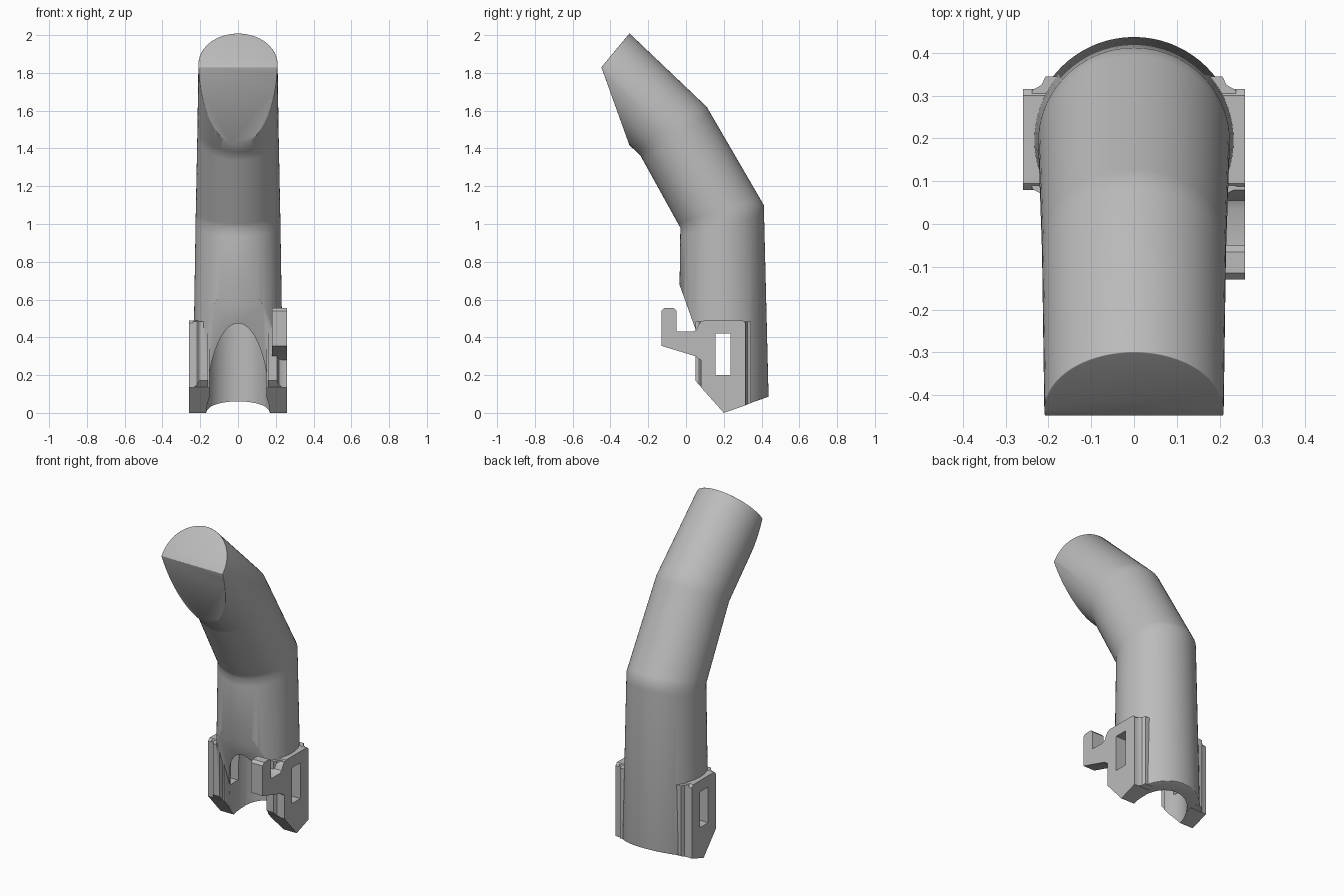
import bpy
import bmesh
from math import cos, sin, pi, radians
from mathutils import Vector

cube = bpy.data.objects.get("Cube")
if cube:
    bpy.data.objects.remove(cube, do_unlink=True)

grey = bpy.data.materials.new("plain grey")
grey.use_nodes = True
colour = (0.5, 0.5, 0.5, 1)
grey.diffuse_color = colour
grey.node_tree.nodes["Principled BSDF"].inputs["Base Color"].default_value = colour


def make(name, bm):
    bmesh.ops.recalc_face_normals(bm, faces=bm.faces)
    mesh = bpy.data.meshes.new(name)
    bm.to_mesh(mesh)
    bm.free()
    mesh.materials.append(grey)
    ob = bpy.data.objects.new(name, mesh)
    bpy.context.collection.objects.link(ob)
    return ob


def loft(rings):
    """Closed tube through rings of points."""
    bm = bmesh.new()
    loops = [[bm.verts.new(p) for p in ring] for ring in rings]
    n = len(loops[0])
    for a, b in zip(loops, loops[1:]):
        for i in range(n):
            j = (i + 1) % n
            bm.faces.new((a[i], a[j], b[j], b[i]))
    bm.faces.new(loops[0][::-1])
    bm.faces.new(loops[-1])
    return bm


def slice_off(bm, p, q, keep):
    """Cut by the plane through two (y, z) points, keeping one side."""
    a, d = Vector((0, *p)), Vector((0, q[0] - p[0], q[1] - p[1]))
    normal = d.cross(Vector((1, 0, 0)))
    if normal.dot(Vector((0, *keep)) - a) > 0:
        normal = -normal
    cut = bmesh.ops.bisect_plane(bm, geom=bm.verts[:] + bm.edges[:] + bm.faces[:],
                                 plane_co=a, plane_no=normal, clear_outer=True)
    edges = [e for e in cut["geom_cut"] if isinstance(e, bmesh.types.BMEdge)]
    bmesh.ops.contextual_create(bm, geom=edges)


def side_prism(points, x0, x1):
    return loft([[(x, y, z) for y, z in points] for x in (x0, x1)])


def apply_modifier(ob, mod):
    bpy.context.view_layer.objects.active = ob
    bpy.ops.object.modifier_apply(modifier=mod.name)


def combine(ob, other, operation):
    mod = ob.modifiers.new("combine", "BOOLEAN")
    mod.operation, mod.solver, mod.object = operation, "EXACT", other
    apply_modifier(ob, mod)
    bpy.data.objects.remove(other, do_unlink=True)


def ring(front, back, half, n=72):
    f, b = Vector(front), Vector(back)
    c, r = (f + b) / 2, (b - f) / 2
    return [(half * cos(2 * pi * i / n), *(c + r * sin(2 * pi * i / n))) for i in range(n)]


# Bent sleeve: front point, back point and half width at each joint
joints = [((-0.045, -0.15), (0.443, -0.15), 0.243),
          ((-0.03, 0.98), (0.412, 1.10), 0.224),
          ((-0.24, 1.36), (0.11, 1.62), 0.215),
          ((-0.70, 1.81), (-0.40, 2.105), 0.208)]
spans = [(0, 0.96), (0, 0.06, 0.94), (0, 0.05, 1)]
rings = []
for (f0, b0, w0), (f1, b1, w1), steps in zip(joints, joints[1:], spans):
    for t in steps:
        rings.append(ring(Vector(f0).lerp(f1, t), Vector(b0).lerp(b1, t), w0 + (w1 - w0) * t))
bm = loft(rings)

# Angled tip and pointed lower rim
tip, point, core = (-0.448, 1.83), (0.2, 0.003), (0.2, 0.7)
slice_off(bm, tip, (-0.30, 2.008), core)
slice_off(bm, tip, (-0.30, 1.418), core)
slice_off(bm, point, (-0.04, 0.273), core)
slice_off(bm, point, (0.43, 0.083), core)
bmesh.ops.remove_doubles(bm, verts=bm.verts, dist=0.004)
sleeve = make("finger_sleeve", bm)
bevel = sleeve.modifiers.new("soft edges", "BEVEL")
bevel.width, bevel.segments = 0.02, 3
bevel.limit_method, bevel.angle_limit = "ANGLE", radians(42)
apply_modifier(sleeve, bevel)

# Side plates with flared roots
plate = [(0.2, 0), (0.315, 0.04), (0.315, 0.475), (0.3, 0.49), (0.095, 0.49),
         (0.08, 0.475), (0.08, 0.135)]
root = [(0.16, 0.345), (0.207, 0.345), (0.216, 0.325), (0.238, 0.313),
        (0.238, 0.082), (0.216, 0.07), (0.207, 0.05), (0.16, 0.05)]
for side in (-1, 1):
    combine(sleeve, make("side_plate", side_prism(plate, side * 0.15, side * 0.26)), "UNION")
    bm = loft([[(side * x, y, z) for x, y in root] for z in (-0.1, 0.485)])
    slice_off(bm, (0.2, 0.0015), (-0.04, 0.2715), core)
    slice_off(bm, (0.2, 0.0015), (0.43, 0.0815), core)
    combine(sleeve, make("plate_root", bm), "UNION")

# Hook on the left plate
hook = [(0.12, 0.26), (0.07, 0.285), (0.05, 0.3), (-0.13, 0.355), (-0.13, 0.54), (-0.115, 0.556),
        (-0.065, 0.556), (-0.05, 0.54), (-0.05, 0.43), (0.035, 0.43), (0.055, 0.44),
        (0.066, 0.465), (0.08, 0.483), (0.12, 0.483)]
combine(sleeve, make("hook", side_prism(hook, 0.18, 0.2595)), "UNION")

# Hollow socket and strap slots
socket = loft([ring((0.2 - r, z), (0.2 + r, z), r) for z, r in ((-0.1, 0.17), (0.85, 0.155), (0.93, 0.1))])
combine(sleeve, make("socket", socket), "DIFFERENCE")
slot = [(0.155, 0.2), (0.235, 0.2), (0.235, 0.42), (0.155, 0.42)]
combine(sleeve, make("strap_slot", side_prism(slot, -0.4, 0.4)), "DIFFERENCE")

bpy.ops.object.select_all(action="DESELECT")
sleeve.select_set(True)
bpy.context.view_layer.objects.active = sleeve
bpy.ops.object.shade_smooth_by_angle(angle=radians(32))
